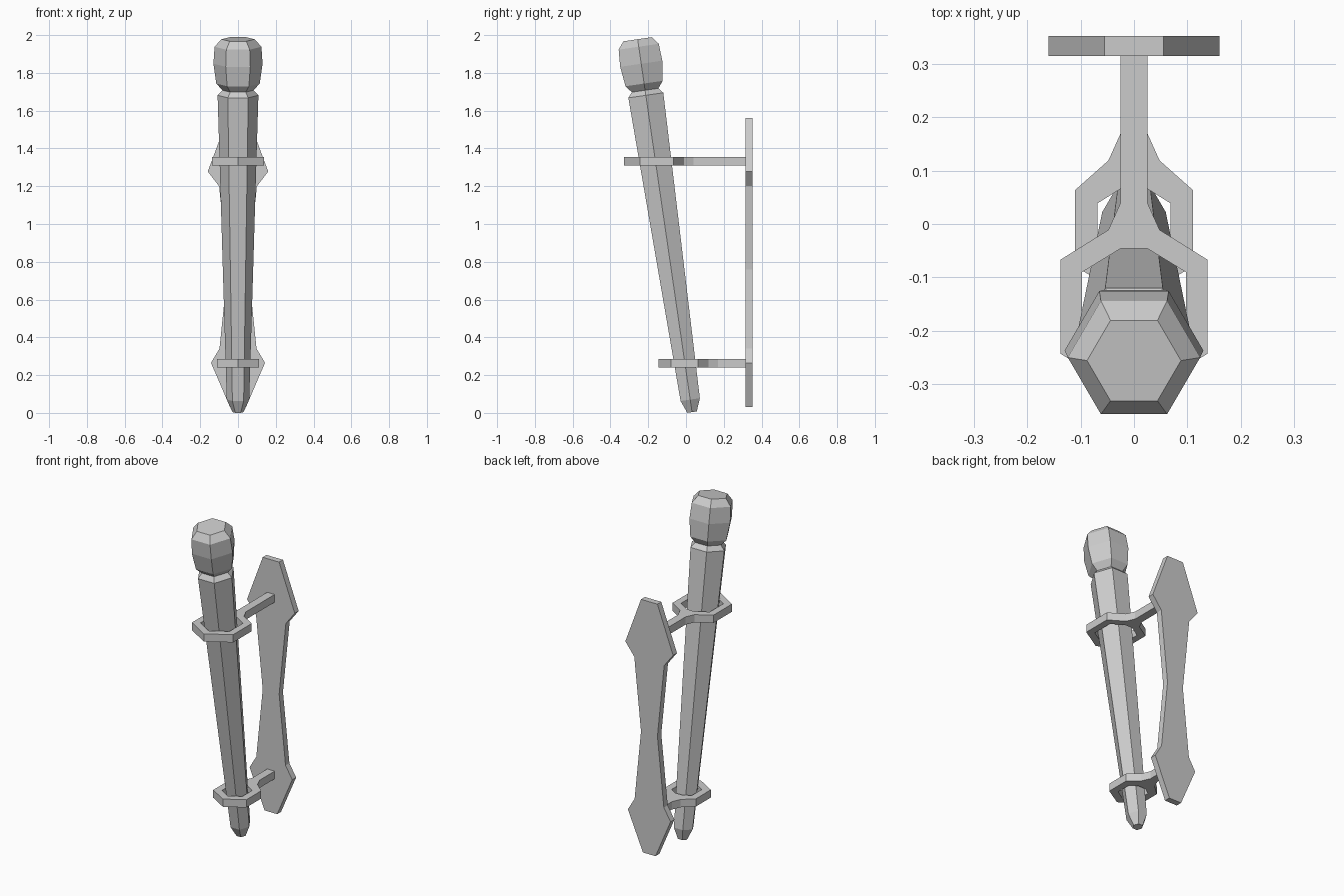
import bpy, bmesh
from math import sin, cos, pi, radians
from mathutils import Vector, Matrix

if "Cube" in bpy.data.objects:
    bpy.data.objects.remove(bpy.data.objects["Cube"])


def finish(name, bm, mirror=False):
    bmesh.ops.recalc_face_normals(bm, faces=bm.faces)
    mesh = bpy.data.meshes.new(name)
    bm.to_mesh(mesh)
    bm.free()
    obj = bpy.data.objects.new(name, mesh)
    bpy.context.collection.objects.link(obj)
    if mirror:
        obj.modifiers.new("mirror", 'MIRROR').use_axis[0] = True
    return obj


def half_prism(name, points, offset):
    """Extrude a right-half outline, open the x = 0 seam and mirror it."""
    bm = bmesh.new()
    face = bm.faces.new([bm.verts.new(p) for p in points])
    new = bmesh.ops.extrude_face_region(bm, geom=[face], use_keep_orig=True)["geom"]
    bmesh.ops.translate(bm, vec=Vector(offset),
                        verts=[v for v in new if isinstance(v, bmesh.types.BMVert)])
    bmesh.ops.recalc_face_normals(bm, faces=bm.faces)
    seam = [f for f in bm.faces if all(abs(v.co.x) < 1e-5 for v in f.verts)]
    bmesh.ops.delete(bm, geom=seam, context='FACES_ONLY')
    return finish(name, bm, mirror=True)


def hex_lathe(name, profile):
    """Stack six-sided rings of (radius, height) and cap both ends."""
    bm = bmesh.new()
    rings = [[bm.verts.new((r * cos(i * pi / 3), r * sin(i * pi / 3), z))
              for i in range(6)] for r, z in profile]
    for a, b in zip(rings, rings[1:]):
        for i in range(6):
            j = (i + 1) % 6
            bm.faces.new((a[i], a[j], b[j], b[i]))
    bm.faces.new(rings[0][::-1])
    bm.faces.new(rings[-1])
    return finish(name, bm)


# Leaning torch: tapered shaft, neck and bulbous head
torch = hex_lathe("torch", [
    (0.029, 0.0), (0.0595, 0.067), (0.108, 1.695), (0.082, 1.722),
    (0.115, 1.758), (0.130, 1.864), (0.124, 1.955), (0.088, 1.995)])
torch.matrix_world = Matrix.Translation((0, 0.032, 0.004)) @ Matrix.Rotation(radians(8.3), 4, 'X')

# Wall plate: waisted outline with flared pointed ends
plate = [(0, 0.03), (0.042, 0.03), (0.143, 0.265), (0.098, 0.34), (0.055, 0.76),
         (0.100, 1.20), (0.160, 1.278), (0.055, 1.56), (0, 1.56)]
half_prism("wall_plate", [(x, 0.315, z) for x, z in plate], (0, 0.037, 0))


# Brackets: a hexagonal collar that runs back into a straight arm
def bracket(name, z, centre, outer, inner):
    (ox, oy, front), (ix, iy, inner_front, inner_back) = outer, inner
    arm = 0.025
    outline = [(0, -front), (ox, -oy), (ox, oy), (0.048, oy + 0.056),
               (arm, oy + 0.107), (arm, 0.316 - centre), (0, 0.316 - centre),
               (0, inner_back), (arm, inner_back), (ix, iy), (ix, -iy), (0, -inner_front)]
    half_prism(name, [(x, y + centre, z) for x, y in outline], (0, 0, 0.047))


bracket("upper_bracket", 1.309, -0.155, (0.138, 0.088, 0.172), (0.097, 0.065, 0.124, 0.109))
bracket("lower_bracket", 0.239, -0.008, (0.111, 0.071, 0.137), (0.068, 0.047, 0.089, 0.074))
